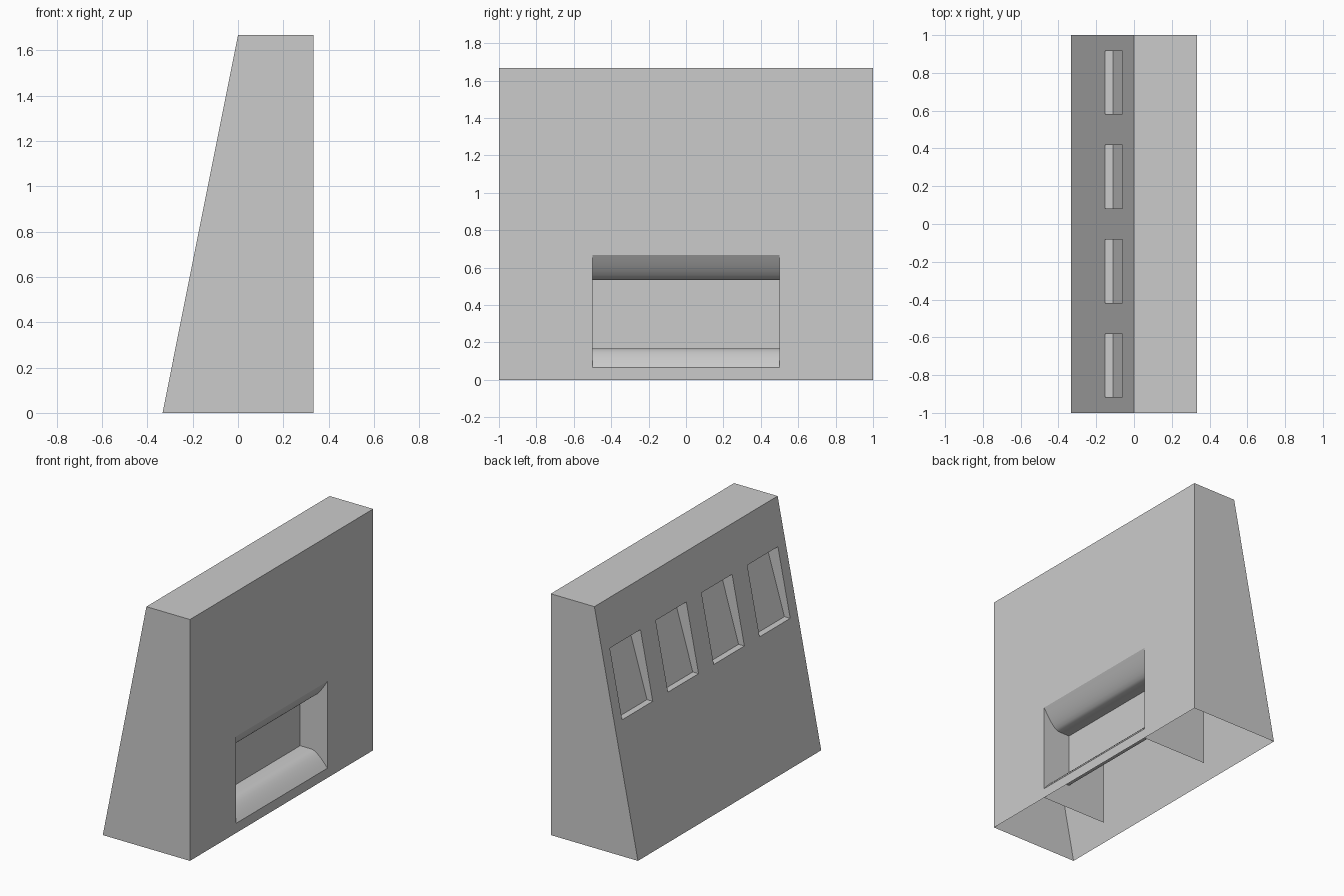
import bpy, bmesh, math
from mathutils import Vector

cube = bpy.data.objects.get("Cube")
if cube:
    bpy.data.objects.remove(cube, do_unlink=True)

grey = bpy.data.materials.new("plain_grey")
grey.use_nodes = True
colour = (0.6, 0.6, 0.6, 1)
grey.diffuse_color = colour
grey.node_tree.nodes["Principled BSDF"].inputs["Base Color"].default_value = colour


def prism(name, profile, y0, y1):
    """Extrude a closed x-z profile along y."""
    bm = bmesh.new()
    face = bm.faces.new([bm.verts.new((x, y0, z)) for x, z in profile])
    side = bmesh.ops.extrude_face_region(bm, geom=[face])["geom"]
    verts = [v for v in side if isinstance(v, bmesh.types.BMVert)]
    bmesh.ops.translate(bm, verts=verts, vec=(0, y1 - y0, 0))
    bmesh.ops.recalc_face_normals(bm, faces=bm.faces)
    mesh = bpy.data.meshes.new(name)
    bm.to_mesh(mesh)
    bm.free()
    mesh.materials.append(grey)
    obj = bpy.data.objects.new(name, mesh)
    bpy.context.collection.objects.link(obj)
    return obj


def lip(z, height, steps=6):
    """Rounded slope from the wall face to the flat part of the alcove."""
    points = []
    for i in range(steps + 1):
        u = i / steps
        points.append((0.333 - 0.117 * u, z + height * (1 - (1 - u) ** 1.5)))
    return points


# Sloped housing
housing = prism("sloped_housing",
                [(-0.333, 0), (0.333, 0), (0.333, 1.667), (0, 1.667)], -1, 1)

# Wide alcove in the upright wall
alcove = ([(0.45, 0.067)] + lip(0.067, 0.1) + [(0.125, 0.167), (0.125, 0.533)]
          + lip(0.667, -0.133)[::-1] + [(0.45, 0.667)])
cutters = [prism("alcove_cutter", alcove, -0.5, 0.5)]

# Four window recesses in the sloped wall
window = [(-0.4, 0.895), (-0.11, 0.895), (0.03, 1.365), (-0.4, 1.365)]
for y in (-0.75, -0.25, 0.25, 0.75):
    cutters.append(prism("window_cutter", window, y - 0.167, y + 0.167))

for cutter in cutters:
    mod = housing.modifiers.new(cutter.name, "BOOLEAN")
    mod.operation = "DIFFERENCE"
    mod.solver = "EXACT"
    mod.object = cutter

bpy.context.view_layer.update()
graph = bpy.context.evaluated_depsgraph_get()
shell = bpy.data.meshes.new_from_object(housing.evaluated_get(graph))
housing.modifiers.clear()
housing.data = shell
for cutter in cutters:
    bpy.data.objects.remove(cutter, do_unlink=True)

# Open the underside, and the alcove ends that the inner panels close
bm = bmesh.new()
bm.from_mesh(shell)
opened = []
for f in bm.faces:
    c = f.calc_center_median()
    underside = f.normal.z < -0.99 and c.z < 0.01
    alcove_end = abs(f.normal.y) > 0.99 and abs(abs(c.y) - 0.5) < 0.01 and c.x > 0.1
    if underside or alcove_end:
        opened.append(f)
bmesh.ops.delete(bm, geom=opened, context="FACES")
bm.to_mesh(shell)
bm.free()

bpy.ops.object.select_all(action="DESELECT")
housing.select_set(True)
bpy.context.view_layer.objects.active = housing
bpy.ops.object.shade_smooth_by_angle(angle=math.radians(30))

# Upright inner panels at both ends of the alcove
for name, y in (("front_inner_panel", -0.5), ("back_inner_panel", 0.5)):
    mesh = bpy.data.meshes.new(name)
    corners = [(-0.167, y, 0), (0.333, y, 0), (0.333, y, 0.667), (-0.167, y, 0.667)]
    mesh.from_pydata([Vector(c) for c in corners], [], [(0, 1, 2, 3)])
    if y < 0:
        mesh.flip_normals()
    mesh.materials.append(grey)
    bpy.context.collection.objects.link(bpy.data.objects.new(name, mesh))
